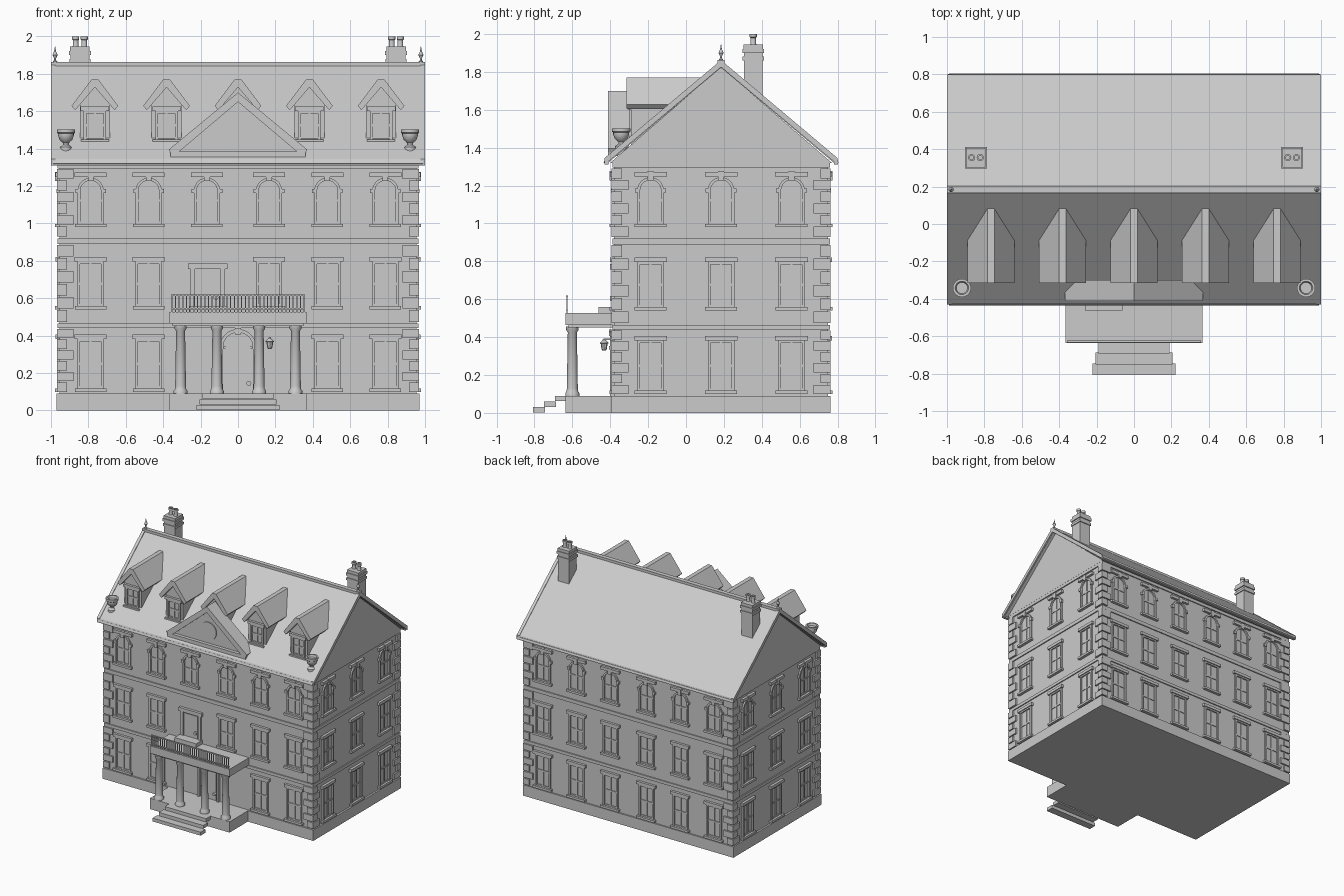
import bpy, bmesh, math
from mathutils import Matrix, Vector

if "Cube" in bpy.data.objects:
    bpy.data.objects.remove(bpy.data.objects["Cube"])

stone = bpy.data.materials.new("pale_grey_stone")
stone.diffuse_color = (0.6, 0.6, 0.6, 1)
stone.use_nodes = True
stone.node_tree.nodes["Principled BSDF"].inputs["Base Color"].default_value = stone.diffuse_color
CY = 0.185                       # centre line of the house in y
I = Matrix.Identity(4)
SIDE = Matrix.Rotation(math.pi / 2, 4, 'Z')   # profile (y, z) extruded along x


class Part:
    """Collects simple solids into one named object."""
    def __init__(self, name):
        self.name, self.bm = name, bmesh.new()

    def prism(self, pts, y0, y1, M=I):
        a = [self.bm.verts.new(M @ Vector((x, y0, z))) for x, z in pts]
        b = [self.bm.verts.new(M @ Vector((x, y1, z))) for x, z in pts]
        self.bm.faces.new(a)
        self.bm.faces.new(b[::-1])
        for i in range(len(a)):
            j = (i + 1) % len(a)
            self.bm.faces.new((a[j], a[i], b[i], b[j]))

    def box(self, x0, x1, y0, y1, z0, z1, M=I):
        self.prism([(x0, z0), (x1, z0), (x1, z1), (x0, z1)], y0, y1, M)

    def lathe(self, prof, x, y, n=20):
        rings = [[self.bm.verts.new((x + r * math.cos(math.tau * k / n),
                                     y + r * math.sin(math.tau * k / n), z))
                  for k in range(n)] for r, z in prof]
        for a, b in zip(rings, rings[1:]):
            for k in range(n):
                self.bm.faces.new((a[k], a[(k + 1) % n], b[(k + 1) % n], b[k]))
        self.bm.faces.new(rings[0][::-1])
        self.bm.faces.new(rings[-1])

    def done(self, smooth=False):
        bmesh.ops.recalc_face_normals(self.bm, faces=self.bm.faces)
        for f in self.bm.faces:
            f.smooth = smooth
        me = bpy.data.meshes.new(self.name)
        self.bm.to_mesh(me)
        self.bm.free()
        me.materials.append(stone)
        if smooth:
            me.set_sharp_from_angle(angle=math.radians(35))
        bpy.context.collection.objects.link(bpy.data.objects.new(self.name, me))


def arc(r, z, a0=0, a1=math.pi, n=14):
    return [(r * math.cos(a0 + (a1 - a0) * k / n), z + r * math.sin(a0 + (a1 - a0) * k / n))
            for k in range(n + 1)]


def arch_band(part, r0, r1, zb, zs, y0, y1, M=I):
    part.prism([(r1, zb)] + arc(r1, zs) + [(-r1, zb), (-r0, zb)]
               + arc(r0, zs)[::-1] + [(r0, zb)], y0, y1, M)


def wall(angle, dist, u):
    """Local frame on a wall: x along it, -y outward."""
    return (Matrix.Translation((0, CY, 0)) @ Matrix.Rotation(angle, 4, 'Z')
            @ Matrix.Translation((u, -dist, 0)))


def window(p, M, z0, z1, w=0.07, arched=False):
    p.box(-w - .014, w + .014, -.024, .005, z0, z0 + .018, M)        # sill
    p.box(-w - .016, w + .016, -.02, .005, z1 - .024, z1, M)         # header
    zb, zt = z0 + .018, z1 - .024
    if arched:
        zs = zt - w - .004
        arch_band(p, w - .015, w, zb, zs, -.012, .005, M)
        for s in (-1, 1):                                            # springers
            p.box(s * w - .012, s * w + .012, -.016, .005, zs - .012, zs + .01, M)
        p.box(-.015, .015, -.024, .005, zt - .022, z1 + .004, M)     # keystone
    else:
        for s in (-1, 1):
            p.box(s * (w - .007) - .007, s * (w - .007) + .007, -.012, .005, zb, zt, M)
        p.box(-w, w, -.012, .005, zt - .012, zt, M)
    mid = (zb + zt) / 2
    p.box(-.006, .006, -.006, .005, zb, zt - .005, M)                # sash bars
    p.box(-w + .01, w - .01, -.006, .005, mid - .006, mid + .006, M)
    p.box(-w + .01, w - .01, -.006, .005, zb, zb + .012, M)


# Base, walls and string courses
p = Part("plinth")
p.box(-.97, .97, -.395, .762, 0, .09)
p.done()
p = Part("walls")
p.box(-.955, .955, -.38, .75, .09, 1.315)
p.done()
p = Part("string_courses")
for z0, z1 in ((.44, .465), (.89, .92), (1.295, 1.325)):
    p.box(-.964, .964, -.389, .759, z0, z1)
p.done()

# Alternating corner stones
p = Part("corner_stones")
for z0, z1 in ((.095, .44), (.47, .89), (.925, 1.295)):
    n = 6
    h = (z1 - z0) / n
    for i in range(n):
        a, b = (.09, .055) if i % 2 else (.055, .09)
        for s in (-1, 1):
            for yo, t in ((-.394, 1), (.764, -1)):
                p.box(*sorted((s * .969, s * (.969 - a))), *sorted((yo, yo + t * b)),
                      z0 + i * h + .004, z0 + (i + 1) * h - .004)
p.done()

# Windows on all four walls
p = Part("windows")
cols = (-.788, -.478, -.166, .166, .478, .788)
rows = ((.10, .405, False), (.54, .82, False), (.98, 1.272, True))
for side in range(4):
    for r, (z0, z1, arched) in enumerate(rows):
        for c in (cols if side % 2 == 0 else (-.372, 0, .372)):
            if side == 0 and ((r == 0 and abs(c) < .2) or (r == 1 and -.2 < c < 0)):
                continue                                             # doors sit here
            window(p, wall(side * math.pi / 2, .955 if side % 2 else .565, c), z0, z1,
                   arched=arched)
p.done()

# Main roof, gable ends, gutters and ridge
p = Part("gable_ends")
p.prism([(-.40, 1.32), (.77, 1.32), (CY, 1.825)], -.965, .965, SIDE)
p.done()
p = Part("main_roof")
p.prism([(-.425, 1.345), (CY, 1.856), (.795, 1.345), (.805, 1.32), (.79, 1.312),
         (CY, 1.822), (-.42, 1.312), (-.435, 1.32)], -.99, .99, SIDE)
for s in (-1, 1):                                                    # verge boards
    p.prism([(-.43, 1.345), (CY, 1.862), (.80, 1.345), (.80, 1.31), (CY, 1.825),
             (-.43, 1.31)], *sorted((s * .975, s * 1.0)), SIDE)
p.box(-1, 1, CY - .018, CY + .018, 1.83, 1.862)
p.done()
p = Part("gutters")
for y in (-.43, .78):
    p.box(-.995, .995, y, y + .022, 1.31, 1.335)
p.done()

# Dormers
p = Part("dormers")
for x in (-.765, -.382, 0, .382, .765):
    M = Matrix.Translation((x, 0, 0))
    p.prism([(-.08, 1.40), (.08, 1.40), (.08, 1.65), (0, 1.745), (-.08, 1.65)], -.29, -.04, M)
    p.prism([(.125, 1.628), (.018, 1.77), (-.018, 1.77), (-.125, 1.628), (-.105, 1.606),
             (0, 1.728), (.105, 1.606)], -.315, .1, M)
    window(p, Matrix.Translation((x, -.29, 0)), 1.432, 1.625, w=.06)
p.done()

# Front pediment with a round panel
p = Part("pediment")
p.prism([(-.35, 1.36), (.35, 1.36), (.33, 1.40), (0, 1.675), (-.33, 1.40)], -.385, -.30)
p.prism([(.37, 1.395), (0, 1.70), (-.37, 1.395), (-.36, 1.375), (-.325, 1.375),
         (0, 1.65), (.325, 1.375), (.36, 1.375)], -.413, -.30)
p.box(-.36, .36, -.413, -.36, 1.355, 1.385)
ring = arc(.074, 1.487, 0, math.tau, 32)[:-1]
p.prism(ring, -.393, -.37)
p.done()

# Chimneys with pots
p = Part("chimneys")
for x in (-.845, .845):
    for w, z0, z1 in ((.05, 1.6, 1.9), (.057, 1.86, 1.88), (.058, 1.9, 1.922),
                      (.052, 1.922, 1.945)):
        p.box(x - w, x + w, .355 - w, .355 + w, z0, z1)
p.done()
p = Part("chimney_pots")
for x in (-.845, .845):
    for d in (-.023, .023):
        p.lathe([(.018, 1.94), (.015, 1.95), (.015, 1.98), (.019, 1.983), (.019, 2.0),
                 (.011, 2.0), (.011, 1.97)], x + d, .355, 14)
p.done(True)

# Ridge finials and eave urns
p = Part("finials")
for s in (-1, 1):
    p.lathe([(.012, 1.85), (.012, 1.865), (.005, 1.872), (.006, 1.885), (.014, 1.9),
             (.005, 1.92), (.001, 1.946)], s * .978, CY, 10)
p.done(True)
p = Part("urns")
for s in (-1, 1):
    p.lathe([(.032, 1.36), (.032, 1.408), (.014, 1.42), (.014, 1.43), (.034, 1.447),
             (.042, 1.47), (.042, 1.48), (.049, 1.485), (.049, 1.502), (.036, 1.502),
             (.03, 1.485)], s * .92, -.342, 20)
p.done(True)

# Porch floor, steps and balcony slab
p = Part("porch_floor")
p.box(-.367, .367, -.635, -.38, 0, .09)
p.done()
p = Part("front_steps")
for i, w in enumerate((.222, .205, .19)):
    p.box(-w, w, -.808 + i * .058, -.745 + i * .058, .002 + i * .03, .03 + i * .03)
p.done()
p = Part("balcony_slab")
p.box(-.367, .367, -.635, -.38, .465, .527)
p.box(-.35, .35, -.62, -.38, .452, .466)
p.box(-.262, -.062, -.462, -.38, .527, .558)                         # door step
p.done()
p = Part("columns")
for x in (-.307, -.113, .113, .307):
    p.lathe([(.037, .088), (.037, .105), (.03, .115), (.029, .13), (.024, .425),
             (.032, .437), (.033, .455)], x, -.6, 20)
p.done(True)

# Balcony railing
p = Part("balcony_railing")
p.box(-.358, .358, -.634, -.624, .612, .62)
p.box(-.358, .358, -.634, -.624, .54, .547)
for i in range(37):
    x = -.354 + i * .708 / 36
    p.box(x - .003, x + .003, -.632, -.626, .525, .615)
p.done()

# Front door in an arched surround, and balcony door
p = Part("front_door")
F = wall(0, .565, 0)
arch_band(p, .08, .098, .09, .337, -.02, .005, F)
p.prism([(.066, .09)] + arc(.066, .337) + [(-.066, .09)], -.004, .005, F)
for s in (-1, 1):
    p.box(s * .089 - .014, s * .089 + .014, -.026, .005, .335, .352, F)
p.box(-.08, .08, -.012, .005, .33, .342, F)
p.box(-.016, .016, -.026, .005, .405, .44, F)
p.done()
p = Part("balcony_door")
B = wall(0, .565, -.162)
p.box(-.105, .105, -.022, .005, .757, .787, B)
for s in (-1, 1):
    p.box(s * .08 - .012, s * .08 + .012, -.014, .005, .53, .757, B)
p.box(-.058, .058, -.007, .005, .54, .745, B)
p.done()
p = Part("door_knobs")
for x, z in ((.058, .145), (-.118, .605)):
    p.prism([(x + a, b) for a, b in arc(.013, z, 0, math.tau, 14)[:-1]], -.402, -.38)
p.done()

# Wall lantern beside the entrance
p = Part("lantern")
p.lathe([(.01, .33), (.014, .337), (.018, .365), (.024, .368), (.01, .382), (.004, .392)],
        .17, -.432, 8)
p.box(.166, .174, -.435, -.375, .384, .392)
p.done()
